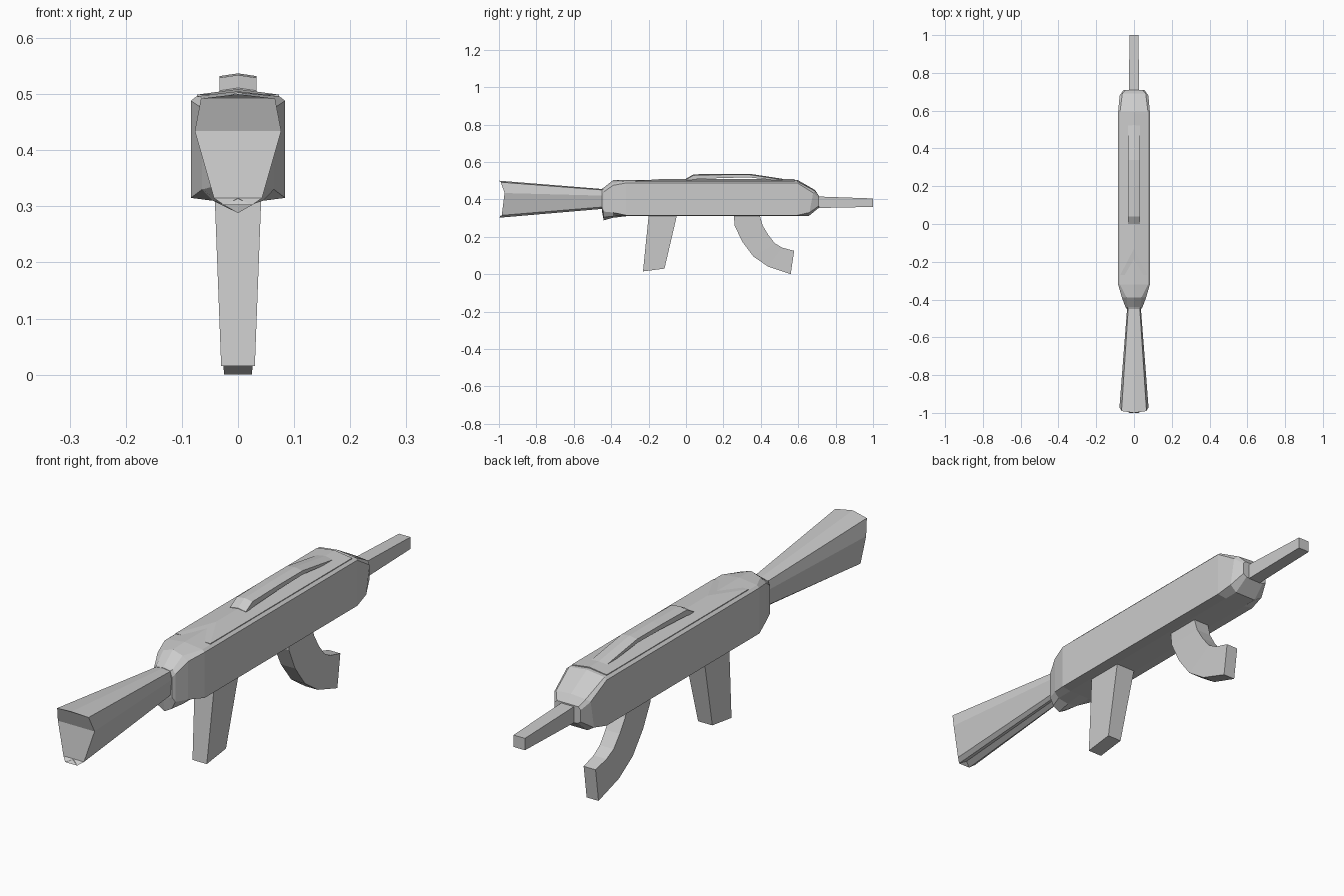
import bpy, bmesh

if "Cube" in bpy.data.objects:
    bpy.data.objects.remove(bpy.data.objects["Cube"])


def loft(name, rings):
    """Skin mirrored half sections; each ring lists (x, y, z) points with x >= 0."""
    bm = bmesh.new()
    loops = []
    for half in rings:
        right = [bm.verts.new(p) for p in half]
        left = [r if p[0] == 0 else bm.verts.new((-p[0], p[1], p[2]))
                for r, p in zip(right, half)]
        loop = right + [v for v, p in zip(left[::-1], half[::-1]) if p[0] != 0]
        loops.append((right, left, loop))
    for (_, _, a), (_, _, b) in zip(loops, loops[1:]):
        for i in range(len(a)):
            j = (i + 1) % len(a)
            bm.faces.new((a[i], a[j], b[j], b[i]))
    for right, left, _ in (loops[0], loops[-1]):
        for i in range(len(right) - 1):
            quad = (right[i], right[i + 1], left[i + 1], left[i])
            bm.faces.new(list(dict.fromkeys(quad)))
    bmesh.ops.recalc_face_normals(bm, faces=bm.faces[:])
    mesh = bpy.data.meshes.new(name)
    bm.to_mesh(mesh)
    bm.free()
    obj = bpy.data.objects.new(name, mesh)
    bpy.context.collection.objects.link(obj)
    return obj


def section(y, pts):
    return [(x, y, z) for x, z in pts]


def bar(name, stations):
    """Four-sided bar: stations of (y, z) edge a, (y, z) edge b, half width."""
    return loft(name, [[(w, *a), (w, *b)] for a, b, w in stations])


# receiver body with bevelled nose and narrow rear neck
full = [(0, .505), (.074, .496), (.084, .488), (.084, .315), (.045, .31), (0, .31)]
loft("receiver", [
    section(-.45, [(0, .457), (.03, .452), (.038, .43), (.038, .355), (.025, .35), (0, .34)]),
    section(-.44, [(0, .463), (.034, .455), (.045, .44), (.045, .335), (.03, .305), (0, .288)]),
    section(-.39, [(0, .503), (.04, .49), (.064, .475), (.064, .33), (.045, .31), (0, .302)]),
    section(-.32, full),
    section(.595, full),
    [(0, .69, .45), (.062, .69, .445), (.076, .68, .435),
     (.076, .66, .33), (.045, .655, .31), (0, .655, .31)],
    section(.71, [(0, .42), (.045, .42), (.055, .41), (.055, .365), (.04, .355), (0, .355)]),
])

# raised top cover with notched rear edge
loft("top_cover", [
    [(0, y0, .509), (.073, y1, .499), (.073, y1, .494), (0, y0, .5)]
    for y0, y1 in ((-.13, -.27), (.58, .58))
])

# thin rail on top
loft("top_rail", [
    section(y, [(0, t), (.033, t - .005), (.033, b - .003), (0, b)])
    for y, t, b in ((0, .511, .5), (.04, .534, .51), (.2, .537, .518),
                    (.34, .537, .52), (.53, .508, .5))
])

# flared shoulder stock with concave butt and grooved underside
loft("stock", [
    [(0, -1, .5), (.066, -.99, .492), (.077, -.97, .434),
     (.043, -.985, .315), (.025, -1, .302), (0, -.99, .314)],
    section(-.44, [(0, .455), (.03, .45), (.036, .42),
                   (.03, .36), (.018, .35), (0, .358)]),
])

# barrel
bar("barrel", [((.66, .417), (.66, .353), .027), ((1, .405), (1, .36), .024)])

# pistol grip
bar("grip", [((-.198, .33), (-.045, .33), .042), ((-.23, .015), (-.115, .03), .03)])

# curved magazine
bar("magazine", [
    ((.255, .33), (.39, .33), .034),
    ((.26, .26), (.41, .26), .032),
    ((.30, .175), (.44, .21), .03),
    ((.36, .095), (.475, .165), .029),
    ((.44, .04), (.515, .142), .027),
    ((.56, 0), (.578, .125), .025),
])
